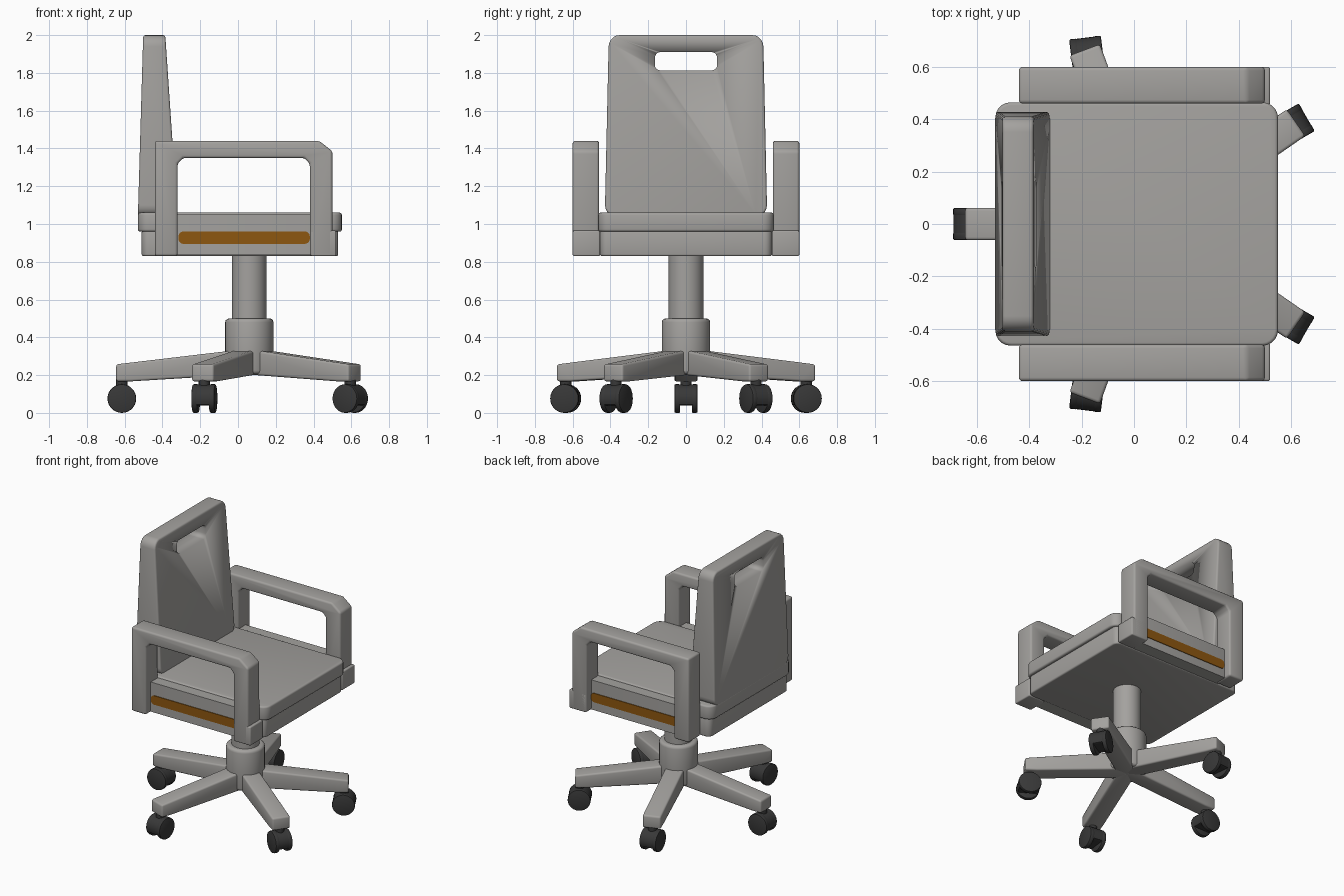
import bpy, bmesh
from math import radians, cos, sin, pi
from mathutils import Matrix, Vector

old = bpy.data.objects.get("Cube")
if old:
    bpy.data.objects.remove(old, do_unlink=True)


def material(name, rgb):
    m = bpy.data.materials.new(name)
    m.use_nodes = True
    m.diffuse_color = (*rgb, 1)
    m.node_tree.nodes["Principled BSDF"].inputs["Base Color"].default_value = (*rgb, 1)
    return m


GREY = material("warm grey", (0.37, 0.36, 0.345))
DARK = material("dark rubber", (0.04, 0.04, 0.04))
ORANGE = material("orange trim", (0.27, 0.095, 0.005))


def finish(bm, name, mat, bevel=0.0, segments=3, matrix=None):
    """Turn a bmesh into a smooth-shaded object with bevelled edges."""
    bmesh.ops.recalc_face_normals(bm, faces=bm.faces)
    if matrix:
        bm.transform(matrix)
    me = bpy.data.meshes.new(name)
    bm.to_mesh(me)
    bm.free()
    me.materials.append(mat)
    ob = bpy.data.objects.new(name, me)
    bpy.context.collection.objects.link(ob)
    bpy.ops.object.select_all(action="DESELECT")
    ob.select_set(True)
    bpy.context.view_layer.objects.active = ob
    if bevel:
        mod = ob.modifiers.new("Bevel", "BEVEL")
        mod.width, mod.segments = bevel, segments
        mod.limit_method, mod.angle_limit = "ANGLE", radians(35)
        bpy.ops.object.modifier_apply(modifier=mod.name)
    bpy.ops.object.shade_smooth_by_angle(angle=radians(40))
    return ob


def extrude(points, depth):
    """Extrude a closed loop of 3D points along a vector."""
    bm = bmesh.new()
    face = bm.faces.new([bm.verts.new(p) for p in points])
    new = bmesh.ops.extrude_face_region(bm, geom=[face])["geom"]
    bmesh.ops.translate(bm, vec=depth, verts=[v for v in new if isinstance(v, bmesh.types.BMVert)])
    return bm


def side_prism(pts, y0, y1):
    return extrude([(x, y0, z) for x, z in pts], Vector((0, y1 - y0, 0)))


def rounded(x0, x1, y0, y1, r, n=5):
    """Outline of a rounded rectangle."""
    out = []
    corners = [(x1 - r, y1 - r), (x0 + r, y1 - r), (x0 + r, y0 + r), (x1 - r, y0 + r)]
    for k, (cx, cy) in enumerate(corners):
        for i in range(n + 1):
            a = pi / 2 * (k + i / n)
            out.append((cx + r * cos(a), cy + r * sin(a)))
    return out


def slab(x0, x1, y, z0, z1, r):
    pts = [(a, b, z0) for a, b in rounded(x0, x1, -y, y, r)]
    return extrude(pts, Vector((0, 0, z1 - z0)))


def cylinder(radius, z0, z1, sides=32, top=None):
    bm = bmesh.new()
    bmesh.ops.create_cone(bm, cap_ends=True, segments=sides, radius1=radius,
                          radius2=top or radius, depth=z1 - z0)
    bmesh.ops.translate(bm, vec=(0, 0, (z0 + z1) / 2), verts=bm.verts)
    return bm


# Seat: pan, cushion and the wider middle between the arm posts
finish(slab(-0.51, 0.53, 0.455, 0.83, 0.965, 0.04), "seat_pan", GREY, 0.01)
finish(slab(-0.53, 0.55, 0.465, 0.96, 1.06, 0.06), "seat_cushion", GREY, 0.012)
finish(slab(-0.34, 0.40, 0.545, 0.835, 1.05, 0.01), "seat_side_panel", GREY)

# Arms: inverted U frames with a thicker front foot and a trim strip
ARM = [(-0.44, 0.83), (-0.44, 1.44), (0.43, 1.44), (0.50, 1.385), (0.50, 0.83),
       (0.38, 0.83), (0.38, 1.32), (0.35, 1.35), (-0.29, 1.35), (-0.32, 1.32), (-0.32, 0.83)]
FOOT = [(0.385, 0.83), (0.385, 0.965), (0.52, 0.965), (0.52, 0.83)]
for s, side in ((1, "left"), (-1, "right")):
    finish(side_prism(ARM, s * 0.46, s * 0.60), side + "_arm", GREY, 0.014)
    finish(side_prism(FOOT, s * 0.455, s * 0.60), side + "_arm_foot", GREY, 0.008)
    strip = rounded(-0.315, 0.38, 0.895, 0.96, 0.025)
    finish(side_prism(strip, s * 0.542, s * 0.55), side + "_trim_strip", ORANGE)

# Backrest: tapered panel with a hand slot
bm = extrude([(0, a, b) for a, b in rounded(-0.43, 0.43, 1.04, 2.0, 0.06)], Vector((1, 0, 0)))
for v in bm.verts:
    t = (v.co.z - 1.04) / 0.96
    v.co.y *= 1 - 0.05 * t
    v.co.x = (-0.32 - 0.065 * t) if v.co.x > 0.5 else (-0.53 + 0.028 * t)
back = finish(bm, "backrest", GREY, 0.012)
slot = [(-1, a, b) for a, b in rounded(-0.165, 0.165, 1.813, 1.91, 0.03)]
cutter = finish(extrude(slot, Vector((1, 0, 0))), "slot_cutter", GREY)
cutter.hide_render = True
bpy.context.view_layer.objects.active = back
mod = back.modifiers.new("Slot", "BOOLEAN")
mod.operation, mod.solver, mod.object = "DIFFERENCE", "EXACT", cutter
bpy.ops.object.modifier_apply(modifier=mod.name)
bpy.data.objects.remove(cutter, do_unlink=True)

# Pedestal: gas column and hub
CENTRE = Vector((0.06, 0, 0))
AT_CENTRE = Matrix.Translation(CENTRE)
finish(cylinder(0.092, 0.45, 0.85), "column", GREY, matrix=AT_CENTRE)
finish(cylinder(0.128, 0.205, 0.50), "hub", GREY, 0.02, matrix=AT_CENTRE)

# Five legs with twin-wheel casters: leg angle, caster angle, reach
LEGS = [(34.7, 30, 0.65), (110.5, 97, 0.68), (180, 180, 0.675),
        (-110.5, -97, 0.68), (-34.7, -30, 0.65)]
for i, (leg, turn, reach) in enumerate(LEGS, 1):
    rot = Matrix.Rotation(radians(leg), 4, "Z")
    end = reach + 0.03
    profile = [(0, 0.205), (0, 0.34), (0.09, 0.33), (end, 0.257), (end, 0.167), (end - 0.08, 0.167)]
    finish(side_prism(profile, -0.062, 0.062), f"leg_{i}", GREY, 0.012, matrix=AT_CENTRE @ rot)

    spot = CENTRE + rot @ Vector((reach, 0, 0))
    place = Matrix.Translation(spot) @ Matrix.Rotation(radians(turn), 4, "Z")
    finish(cylinder(0.03, 0.14, 0.18, 16), f"caster_stem_{i}", DARK, matrix=place)
    upright = Matrix.Translation((0, 0, 0.076)) @ Matrix.Rotation(pi / 2, 4, "X")
    for s in (-1, 1):
        wheel = cylinder(0.076, -0.015, 0.015, 28)
        wheel.transform(Matrix.Translation((0, s * 0.046, 0)) @ upright)
        finish(wheel, f"caster_wheel_{i}_{'a' if s < 0 else 'b'}", DARK, 0.006, 2, place)
    hood = cylinder(0.075, -0.035, 0.035, 28)
    hood.transform(upright)
    for v in hood.verts:
        v.co.z = max(v.co.z, 0.04)
    finish(hood, f"caster_hood_{i}", DARK, matrix=place)
